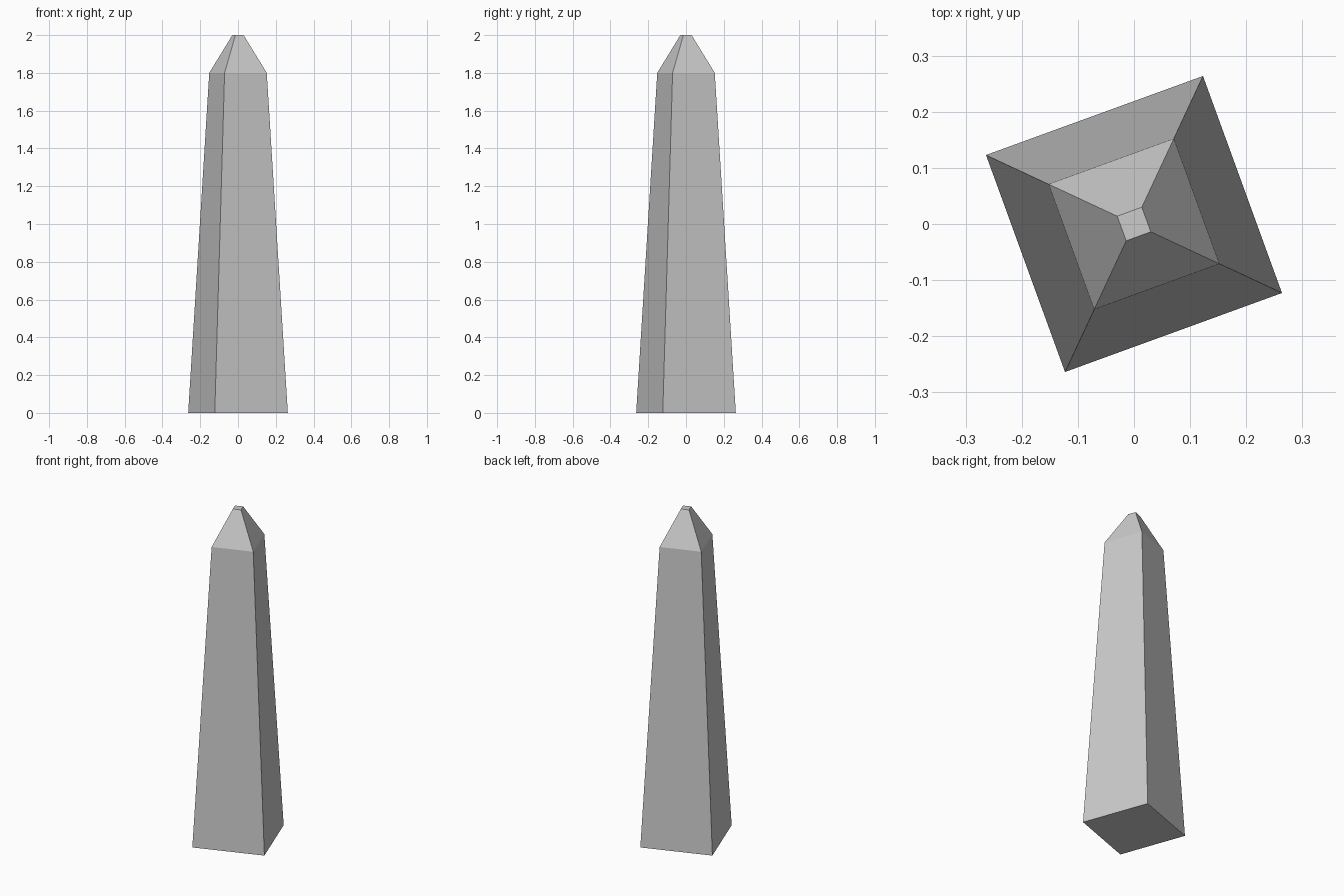
import bpy, bmesh, math

# Remove the default cube
cube = bpy.data.objects.get("Cube")
if cube:
    bpy.data.objects.remove(cube, do_unlink=True)

# Single stone colour
stone = bpy.data.materials.new("grey_stone")
stone.use_nodes = True
colour = (0.6, 0.6, 0.6, 1.0)
stone.diffuse_color = colour
stone.node_tree.nodes["Principled BSDF"].inputs["Base Color"].default_value = colour

# Square levels of the obelisk: (corner radius, height)
levels = [(0.291, 0.0), (0.168, 1.8), (0.033, 2.0)]
turn = math.radians(-25)

bm = bmesh.new()
rings = []
for radius, z in levels:
    angles = [turn + i * math.pi / 2 for i in range(4)]
    rings.append([bm.verts.new((radius * math.cos(a), radius * math.sin(a), z)) for a in angles])

# Tapered shaft and pointed cap sides
for low, high in zip(rings, rings[1:]):
    for i in range(4):
        j = (i + 1) % 4
        bm.faces.new((low[i], low[j], high[j], high[i]))

# Flat base and tip
bm.faces.new(rings[0][::-1])
bm.faces.new(rings[-1])

mesh = bpy.data.meshes.new("obelisk")
bm.to_mesh(mesh)
bm.free()
mesh.materials.append(stone)
obelisk = bpy.data.objects.new("obelisk", mesh)
bpy.context.collection.objects.link(obelisk)
